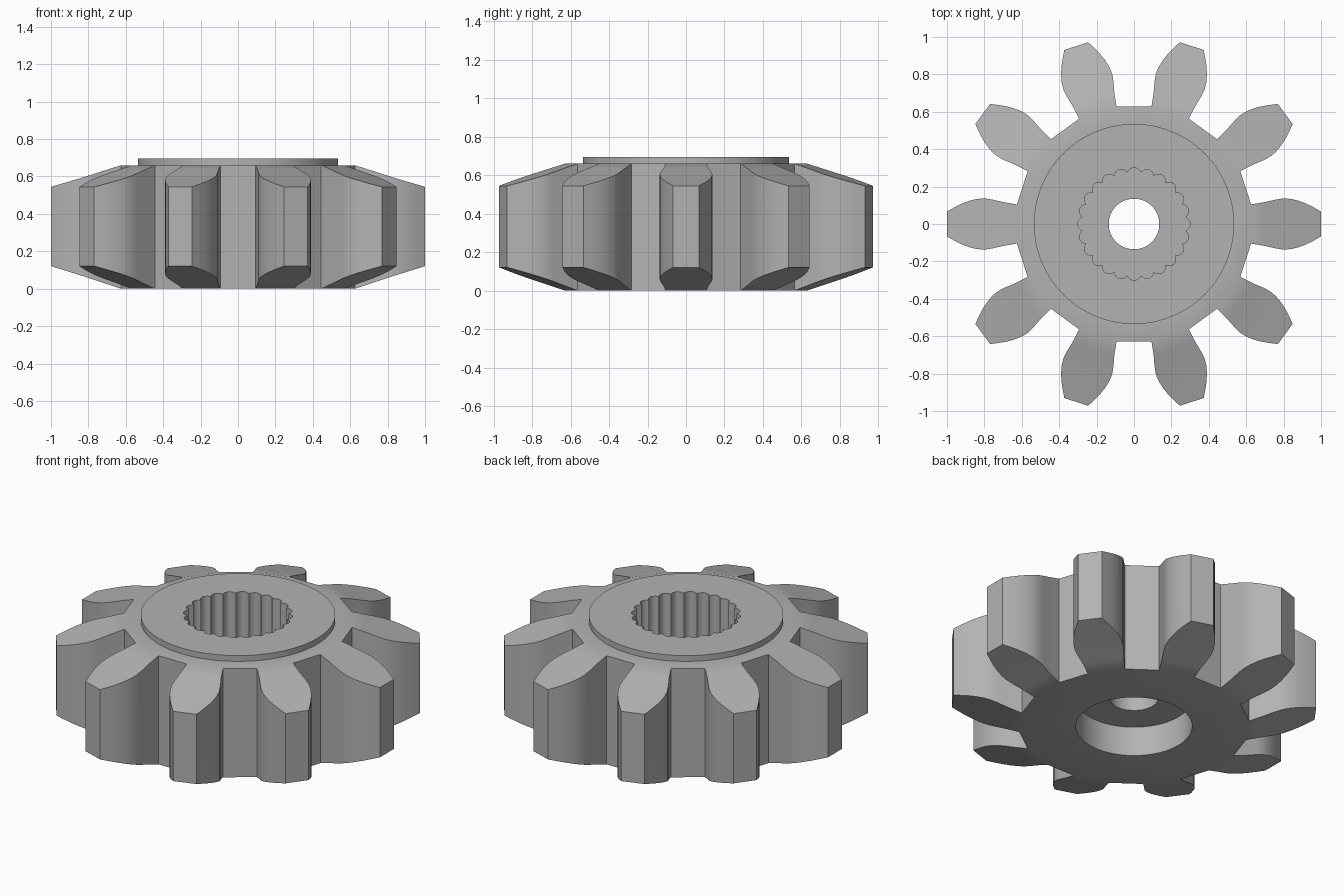
import bpy, bmesh, math
from mathutils import Vector, Matrix

if "Cube" in bpy.data.objects:
    bpy.data.objects.remove(bpy.data.objects["Cube"], do_unlink=True)

TEETH = 10
SPLINES = 24
ROOT_R = 0.635
BODY_TOP = 0.66

steel = bpy.data.materials.new("plain grey")
steel.use_nodes = True
grey = (0.45, 0.45, 0.45, 1)
steel.diffuse_color = grey
steel.node_tree.nodes["Principled BSDF"].inputs["Base Color"].default_value = grey


def make_object(name, bm):
    bmesh.ops.remove_doubles(bm, verts=bm.verts, dist=1e-5)
    bmesh.ops.recalc_face_normals(bm, faces=bm.faces)
    mesh = bpy.data.meshes.new(name)
    bm.to_mesh(mesh)
    bm.free()
    obj = bpy.data.objects.new(name, mesh)
    bpy.context.collection.objects.link(obj)
    mesh.materials.append(steel)
    return obj


def prism(name, outline, z0, z1):
    """Closed outline extruded between two heights."""
    bm = bmesh.new()
    low = [bm.verts.new((x, y, z0)) for x, y in outline]
    high = [bm.verts.new((x, y, z1)) for x, y in outline]
    bm.faces.new(low)
    bm.faces.new(high)
    for i in range(len(outline)):
        j = (i + 1) % len(outline)
        bm.faces.new((low[i], low[j], high[j], high[i]))
    return make_object(name, bm)


def circle(radius, count=96):
    steps = [math.tau * i / count for i in range(count)]
    return [(radius * math.cos(a), radius * math.sin(a)) for a in steps]


def tooth_heights(u, v):
    """Bottom and top of the conical chamfer at a point on the flank."""
    t = max(0, (math.hypot(u, v) - ROOT_R) / (1 - ROOT_R))
    return 0.12 * t, BODY_TOP - 0.115 * t


# Toothed body: half flank from root to tip, mirrored and repeated
flank = [(0.626, 0.105), (0.70, 0.117), (0.76, 0.131), (0.80, 0.137), (0.84, 0.134),
         (0.88, 0.124), (0.92, 0.109), (0.96, 0.089), (1.0, 0.067)]
bm = bmesh.new()
core = {0: [], 1: []}
for k in range(TEETH):
    turn = Matrix.Rotation(math.tau * k / TEETH, 3, 'Z')
    rows = []
    for u, v in flank:
        zs = tooth_heights(u, v)
        rows.append([[bm.verts.new(turn @ Vector((u, s * v, z))) for z in zs]
                     for s in (-1, 1)])
    for a, b in zip(rows, rows[1:]):
        for level in (0, 1):
            bm.faces.new((a[0][level], b[0][level], b[1][level], a[1][level]))
        for side in (0, 1):
            bm.faces.new((a[side][0], b[side][0], b[side][1], a[side][1]))
    tip = rows[-1]
    bm.faces.new((tip[0][0], tip[1][0], tip[1][1], tip[0][1]))
    for level in (0, 1):
        core[level] += [rows[0][0][level], rows[0][1][level]]
for level in (0, 1):
    bm.faces.new(core[level])
for i in range(1, 2 * TEETH, 2):
    j = (i + 1) % (2 * TEETH)
    bm.faces.new((core[0][i], core[0][j], core[1][j], core[1][i]))
gear = make_object("gear_body", bm)

# Raised collar, splined socket, through hole and lower bore
collar = prism("collar", circle(0.535), 0.5, 0.695)
count = SPLINES * 8
spline = []
for i in range(count):
    a = math.tau * i / count
    r = 0.277 + 0.024 * abs(math.cos(a * SPLINES / 2)) ** 0.8
    spline.append((r * math.cos(a), r * math.sin(a)))
parts = [(collar, 'UNION'),
         (prism("splined_socket", spline, 0.30, 1), 'DIFFERENCE'),
         (prism("through_hole", circle(0.135, 64), -0.1, 0.9), 'DIFFERENCE'),
         (prism("lower_bore", circle(0.32), -0.2, 0.18), 'DIFFERENCE')]

bpy.ops.object.select_all(action='DESELECT')
gear.select_set(True)
bpy.context.view_layer.objects.active = gear
for part, operation in parts:
    mod = gear.modifiers.new(part.name, 'BOOLEAN')
    mod.operation = operation
    mod.solver = 'EXACT'
    mod.object = part
    bpy.ops.object.modifier_apply(modifier=mod.name)
    bpy.data.objects.remove(part, do_unlink=True)

bpy.ops.object.shade_smooth_by_angle(angle=math.radians(30))
